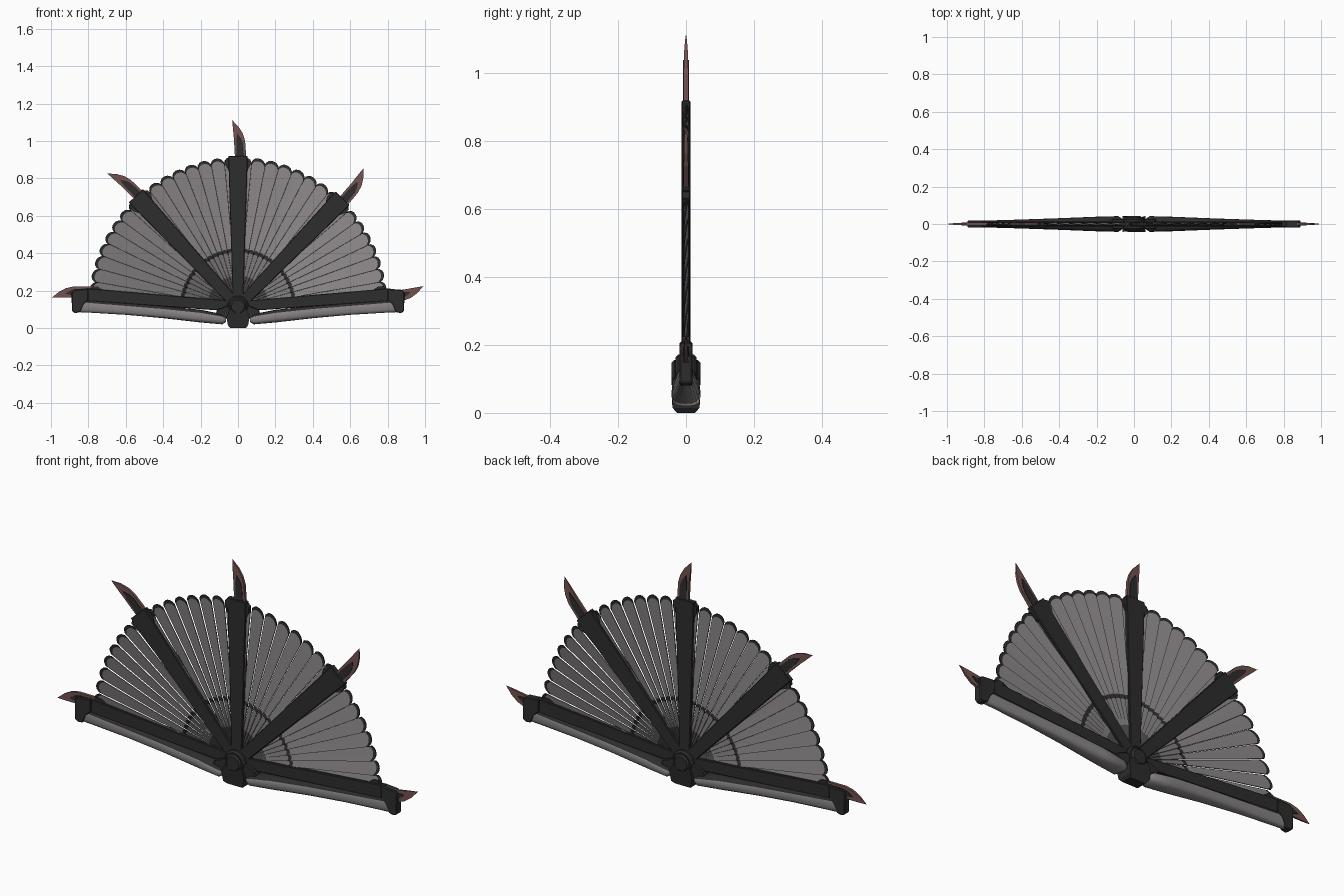
import bpy, bmesh, math

if "Cube" in bpy.data.objects:
    bpy.data.objects.remove(bpy.data.objects["Cube"])

Z0 = 0.115                                   # height of the pivot
RIBS = [4.5, 46, 90, 132.7, 175.5]           # rib angles in degrees


def material(name, rgb):
    m = bpy.data.materials.new(name)
    m.diffuse_color = (*rgb, 1)
    m.use_nodes = True
    m.node_tree.nodes["Principled BSDF"].inputs["Base Color"].default_value = m.diffuse_color
    return m


BLACK = material("black lacquer", (0.026, 0.026, 0.026))
GREY = material("warm grey cloth", (0.25, 0.232, 0.24))
MID = material("shaded grey cloth", (0.19, 0.178, 0.184))
DARK = material("dark brown grey", (0.075, 0.066, 0.068))
RED = material("dull red horn", (0.17, 0.085, 0.08))


def finish(name, bm, mats, smooth=None):
    bmesh.ops.recalc_face_normals(bm, faces=bm.faces)
    me = bpy.data.meshes.new(name)
    bm.to_mesh(me)
    bm.free()
    ob = bpy.data.objects.new(name, me)
    bpy.context.collection.objects.link(ob)
    for m in mats:
        me.materials.append(m)
    if smooth:
        bpy.ops.object.select_all(action='DESELECT')
        ob.select_set(True)
        bpy.context.view_layer.objects.active = ob
        bpy.ops.object.shade_smooth_by_angle(angle=math.radians(smooth))
    return ob


def polar(r, t, deg):
    """Point at distance r along a rib and t to its left, as x, z."""
    c, s = math.cos(math.radians(deg)), math.sin(math.radians(deg))
    return (r * c - t * s, Z0 + r * s + t * c)


def prism(name, outline, half, mat, bevel=0.0):
    """Outline of x, z points extruded along y; half may differ per point."""
    bm = bmesh.new()
    hs = half if isinstance(half, list) else [half] * len(outline)
    front = [bm.verts.new((x, -h, z)) for (x, z), h in zip(outline, hs)]
    back = [bm.verts.new((x, h, z)) for (x, z), h in zip(outline, hs)]
    bm.faces.new(front)
    bm.faces.new(back[::-1])
    n = len(outline)
    for i in range(n):
        j = (i + 1) % n
        bm.faces.new((front[i], back[i], back[j], front[j]))
    ob = finish(name, bm, [mat])
    if bevel:
        b = ob.modifiers.new("bevel", 'BEVEL')
        b.width, b.segments = bevel, 1
    return ob


def disc(name, r, half, mat, sides=16, bevel=0.008):
    pts = [polar(r, 0, 360 * (i + 0.5) / sides) for i in range(sides)]
    return prism(name, pts, half, mat, bevel)


# Ribs with collars and curved claws
CLAW = [(0.79, -0.045), (0.885, -0.038), (0.925, -0.026), (0.96, -0.004),
        (0.997, 0.031), (0.95, 0.027), (0.90, 0.022), (0.79, 0.016)]
PANEL = [(0.79, -0.033), (0.87, -0.027), (0.90, -0.016), (0.925, 0.004),
         (0.89, 0.009), (0.79, 0.008)]
for i, a in enumerate(RIBS):
    outer = i in (0, 4)
    w0, w1 = (0.028, 0.034) if outer else (0.028, 0.052)
    end = 0.82 if outer else 0.805
    bar = [(0.03, -w0), (end, -w1), (end, w1), (0.03, w0)]
    prism("rib", [polar(r, t, a) for r, t in bar], 0.013, BLACK, 0.003)
    w = w1 + 0.014
    collar = [(0.73, -w1), (0.755, -w), (0.785, -w), (0.795, -w1),
              (0.795, w1), (0.785, w), (0.755, w), (0.73, w1)]
    prism("rib_collar", [polar(r, t, a) for r, t in collar], 0.010, BLACK)
    prism("claw", [polar(r, t, a) for r, t in CLAW],
          [0.007, 0.007, 0.006, 0.005, 0.001, 0.004, 0.006, 0.007], RED)
    prism("claw_root", [polar(r, t, a) for r, t in PANEL], 0.009, BLACK)

# Pleated leaf: overlapping blades with rounded tips, eight in each sector
PLEATS, STEPS = 8, 6


def leaf(a0, a1):
    bm = bmesh.new()
    for k in range(PLEATS):
        rows = []
        for s in range(STEPS + 1):
            u = s / STEPS
            a = a0 + (a1 - a0) * (k + u) / PLEATS
            scallop = (1 - abs(2 * u - 1) ** 2.5) * 0.022 + 0.010 * u
            tip = 0.772 + scallop
            ring = 0.292 + 0.35 * scallop
            y = 0.012 * (u - 0.5)
            row = []
            for r in (0.05, 0.165, ring - 0.010, ring + 0.010, tip - 0.016, tip):
                x, z = polar(r, 0, a)
                row.append(bm.verts.new((x, y * min(1, r / 0.4), z)))
            rows.append(row)
        for p, q in zip(rows, rows[1:]):
            for j, mi in enumerate((3, 2, 0, 1, 0)):
                f = bm.faces.new((p[j], p[j + 1], q[j + 1], q[j]))
                f.material_index = {0: 0, 1: 1, 2: 2, 3: 3}[mi]
    ob = finish("pleated_leaf", bm, [BLACK, GREY, MID, DARK])
    so = ob.modifiers.new("thickness", 'SOLIDIFY')
    so.thickness, so.offset = 0.004, 0


for a0, a1 in zip(RIBS, RIBS[1:]):
    leaf(a0, a1)

# Rounded guard bars under the outer ribs: x, bottom, top, half depth
STATIONS = [(0.065, 0.032, 0.060, 0.030), (0.085, 0.020, 0.075, 0.042),
            (0.20, 0.030, 0.098, 0.039), (0.40, 0.053, 0.118, 0.031),
            (0.60, 0.071, 0.134, 0.024), (0.80, 0.083, 0.152, 0.018),
            (0.875, 0.086, 0.160, 0.016)]
N = 16
for side in (-1, 1):
    bm = bmesh.new()
    loops = []
    for x, lo, hi, h in STATIONS:
        mid, hz = (lo + hi) / 2, (hi - lo) / 2
        loop = []
        for i in range(N):
            c, s = math.cos(2 * math.pi * i / N), math.sin(2 * math.pi * i / N)
            sq = lambda v: math.copysign(abs(v) ** 0.7, v)
            loop.append(bm.verts.new((side * x, h * sq(c), mid + hz * sq(s))))
        loops.append(loop)
    for p, q in zip(loops, loops[1:]):
        for i in range(N):
            f = bm.faces.new((p[i], p[(i + 1) % N], q[(i + 1) % N], q[i]))
            f.material_index = 1 if 1 <= i <= 6 else 0      # dark upper edge
    bm.faces.new(loops[0])
    bm.faces.new(loops[-1])
    finish("guard_bar", bm, [GREY, BLACK], 40)
    # Dark end cap with rounded lower corner
    cap = [(0.80, 0.15), (0.825, 0.125), (0.845, 0.085), (0.87, 0.08),
           (0.888, 0.09), (0.89, 0.19), (0.875, 0.205), (0.80, 0.21)]
    prism("guard_end_cap", [(side * x, z) for x, z in cap], 0.019, BLACK, 0.004)
    # Short arm joining the guard to the hub
    arm = [(0.03, 0.06), (0.09, 0.045), (0.12, 0.075), (0.11, 0.10), (0.03, 0.13)]
    prism("hub_arm", [(side * x, z) for x, z in arm], 0.028, BLACK, 0.004)

# Hub: disc, raised boss and foot block
disc("hub_disc", 0.058, 0.031, BLACK)
disc("hub_boss", 0.043, 0.042, BLACK, 12)
foot = [(-0.042, 0.0), (0.042, 0.0), (0.054, 0.015), (0.062, 0.06),
        (0.045, 0.10), (-0.045, 0.10), (-0.062, 0.06), (-0.054, 0.015)]
prism("hub_foot", foot, [0.026, 0.026, 0.040, 0.043, 0.038, 0.038, 0.043, 0.040], BLACK)
